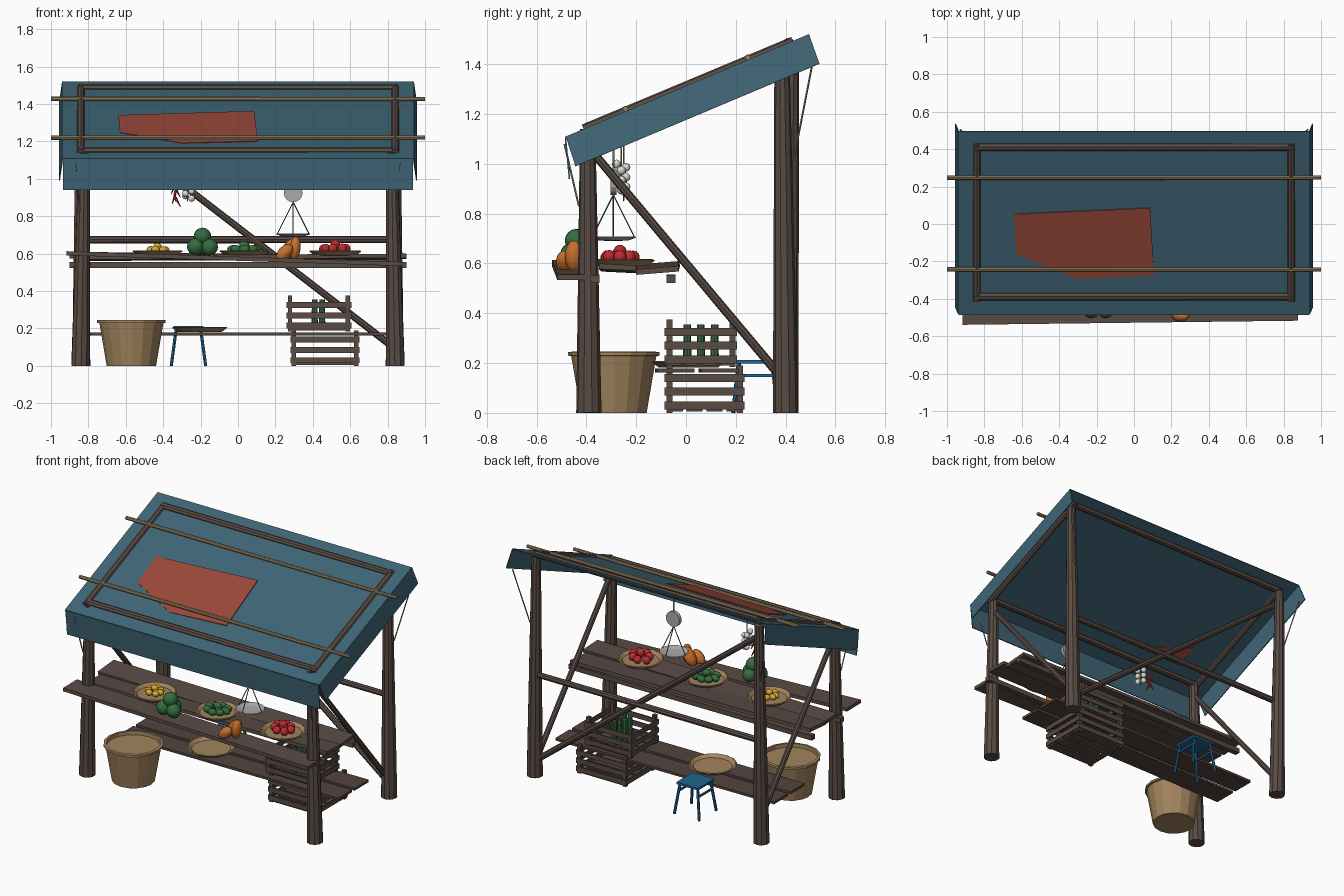
import bpy, bmesh, math, random
from mathutils import Vector, Matrix

if "Cube" in bpy.data.objects:
    bpy.data.objects.remove(bpy.data.objects["Cube"])
random.seed(4)

COL = dict(wood=(.10, .07, .058), dark=(.085, .058, .047), cane=(.32, .23, .12), tarp=(.05, .13, .18),
           patch=(.32, .065, .04), straw=(.36, .23, .11), green=(.035, .15, .05), orange=(.58, .16, .025),
           red=(.5, .025, .03), yellow=(.7, .4, .03), blue=(.015, .13, .28), metal=(.4, .4, .4),
           white=(.7, .7, .66), rope=(.3, .28, .25))
MATS = {}
for k, c in COL.items():
    MATS[k] = bpy.data.materials.new(k)
    MATS[k].diffuse_color = (*c, 1)


def finish(name, bm, mat, smooth=False):
    bmesh.ops.recalc_face_normals(bm, faces=bm.faces)
    me = bpy.data.meshes.new(name)
    bm.to_mesh(me)
    bm.free()
    me.materials.append(MATS[mat])
    if smooth:
        for p in me.polygons:
            p.use_smooth = True
    ob = bpy.data.objects.new(name, me)
    bpy.context.collection.objects.link(ob)
    return ob


def pole(name, a, b, r1, r2, mat, n=10):
    a, b = Vector(a), Vector(b)
    d = b - a
    M = Matrix.Translation((a + b) / 2) @ d.to_track_quat('Z', 'Y').to_matrix().to_4x4()
    bm = bmesh.new()
    bmesh.ops.create_cone(bm, cap_ends=True, segments=n, radius1=r1, radius2=r2, depth=d.length, matrix=M)
    return finish(name, bm, mat)


def add_box(bm, c, s, rot=Matrix()):
    bmesh.ops.create_cube(bm, size=1, matrix=Matrix.Translation(c) @ rot @ Matrix.Diagonal((*s, 1)))


def plank(name, a, b, width, thick, mat='wood', roll=0):
    a, b = Vector(a), Vector(b)
    d = b - a
    rot = d.to_track_quat('X', 'Z').to_matrix().to_4x4() @ Matrix.Rotation(roll, 4, 'X')
    bm = bmesh.new()
    add_box(bm, (a + b) / 2, (d.length, width, thick), rot)
    return finish(name, bm, mat)


def balls(name, items, mat, u=10, v=7):
    # items: (centre, radii, tilt about y)
    bm = bmesh.new()
    for c, s, t in items:
        M = Matrix.Translation(c) @ Matrix.Rotation(t, 4, 'Y') @ Matrix.Diagonal((*s, 1))
        bmesh.ops.create_uvsphere(bm, u_segments=u, v_segments=v, radius=1, matrix=M)
    return finish(name, bm, mat, True)


def lathe(name, loc, prof, mat, n=14):
    bm = bmesh.new()
    vs = [bm.verts.new((r, 0, z)) for r, z in prof]
    es = [bm.edges.new(p) for p in zip(vs, vs[1:])]
    bmesh.ops.spin(bm, geom=vs + es, cent=(0, 0, 0), axis=(0, 0, 1), angle=2 * math.pi, steps=n)
    bmesh.ops.remove_doubles(bm, verts=bm.verts, dist=1e-5)
    bmesh.ops.translate(bm, verts=bm.verts, vec=loc)
    return finish(name, bm, mat)


def sheet(name, pts, mat, thick=.006):
    bm = bmesh.new()
    bm.faces.new([bm.verts.new(p) for p in pts])
    ob = finish(name, bm, mat)
    m = ob.modifiers.new('thickness', 'SOLIDIFY')
    m.thickness, m.offset = thick, 0
    return ob


def roof(x, y, lift=0):
    return (x, y, 1.31 + .421 * y + lift)


# posts, side braces and tie ropes, both sides
for s, side in ((-1, 'left'), (1, 'right')):
    pole(side + '_front_post', (s * .842, -.39, 0), (s * .822, -.395, 1.14), .051, .031, 'wood')
    pole(side + '_back_post', (s * .838, .4, 0), (s * .838, .405 + .02 * s * -1, 1.46), .051, .03, 'wood')
    pole(side + '_brace', (s * .82, .385, .14), (s * .82, -.385, 1.06), .018, .017, 'wood', 8)
    pole(side + '_front_rope', (s * .87, -.488, 1.08), (s * .845, -.43, .83), .004, .004, 'rope', 5)
    pole(side + '_back_rope', (s * .93, .505, 1.39), (s * .85, .435, 1.03), .004, .004, 'rope', 5)
    pole(side + '_roof_rail', roof(s * .84, -.41), roof(s * .84, .43), .022, .02, 'wood', 8)
    # side flap of the cloth
    sheet(side + '_roof_flap', [roof(s * .938, -.482), roof(s * .938, .495),
                                (s * .955, .536, 1.402), (s * .955, -.444, .99)], 'tarp')

# roof frame
pole('front_roof_rail', roof(-.85, -.387), roof(.85, -.387), .023, .021, 'wood', 8)
pole('back_roof_rail', roof(-.85, .412), roof(.85, .412), .023, .021, 'wood', 8)
pole('back_mid_rail', (-.84, .4, .675), (.84, .4, .675), .02, .019, 'wood', 8)
pole('back_brace', (.83, .395, .10), (-.83, .395, 1.38), .019, .018, 'wood', 8)

# cloth roof, front valance, patch and cane poles
sheet('roof_cloth', [roof(-.94, -.484), roof(.94, -.484), roof(.94, .495), roof(-.94, .495)], 'tarp')
sheet('front_valance', [roof(-.935, -.484), roof(.935, -.484), (.935, -.468, .94), (-.935, -.468, .94)], 'tarp')
sheet('roof_patch', [roof(-.64, .053, .006), roof(.086, .086, .014), roof(.107, -.273, .006),
                     roof(-.30, -.294, .003), roof(-.63, -.16, .003)], 'patch')
sheet('roof_patch_corner', [roof(-.30, -.294, -.004), roof(-.62, -.30, -.012), roof(-.63, -.16, -.004)], 'patch')
for y in (-.243, .248):
    pole('cane_pole', roof(-1, y, .013), roof(1, y, .013), .012, .011, 'cane', 8)

# counter planks and bearers
plank('front_counter_plank', (-.917, -.464, .602), (.875, -.442, .545), .15, .022)
plank('middle_counter_plank', (-.88, -.265, .575), (.9, -.275, .585), .15, .022, roll=-.05)
plank('back_counter_plank', (-.9, -.11, .592), (.88, -.115, .572), .17, .022, roll=.08)
for y in (-.365, -.06):
    plank('counter_bearer', (-.9, y, .54), (.9, y, .538), .035, .032)

# lower shelf
for y in (-.05, .125):
    plank('lower_shelf_plank', (-.79, y, .17), (.82, y + .01, .17), .15, .016, 'dark')


def tray(name, x, y, z, r):
    lathe(name, (x, y, z), [(0, 0), (r * .8, 0), (r, .022), (r * .95, .026), (r * .8, .008), (0, .008)], 'straw', 16)


def heap(name, x, y, z, r, n, mat, stretch=1):
    items = [((x, y, z + r * 1.9), (r * stretch, r, r), .3)]
    for i in range(n):
        a = 2 * math.pi * i / n
        d = r * 1.15 / math.sin(math.pi / n) * random.uniform(.75, 1)
        items.append(((x + d * math.cos(a), y + d * .9 * math.sin(a), z + r * random.uniform(.9, 1.1)),
                      (r * stretch, r, r), random.uniform(-.3, .3)))
    items.append(((x + r * .7, y - r * .5, z + r), (r, r, r), 0))
    balls(name, items, mat)


# trays of produce
tray('left_tray', -.43, -.265, .592, .135)
heap('yellow_fruit', -.43, -.265, .602, .019, 7, 'yellow', 1.25)
tray('middle_tray', .035, -.265, .592, .135)
heap('green_fruit', .035, -.265, .602, .022, 8, 'green', 1.4)
tray('right_tray', .52, -.265, .590, .14)
heap('red_fruit', .52, -.265, .60, .026, 7, 'red')
tray('shelf_tray', -.205, .01, .182, .148)
balls('melons', [((-.228, -.46, .637), (.045,) * 3, 0), ((-.152, -.46, .635), (.045,) * 3, 0),
                 ((-.19, -.40, .636), (.043,) * 3, 0), ((-.19, -.44, .692), (.047,) * 3, 0)], 'green', 12, 8)
balls('orange_fruit', [((.25, -.49, .605), (.035, .033, .055), .75), ((.275, -.43, .625), (.036, .04, .066), .6),
                       ((.305, -.45, .63), (.03, .036, .062), .1)], 'orange', 12, 8)

# big basket, filled near the rim
lathe('basket', (-.57, -.29, 0), [(0, 0), (.132, 0), (.171, .228), (.183, .23), (.183, .244), (.165, .246),
                                  (.163, .222), (0, .222)], 'straw', 16)


def crate(name, x0, x1, y0, y1, z0, h):
    bm = bmesh.new()
    cx, cy, w, d = (x0 + x1) / 2, (y0 + y1) / 2, x1 - x0, y1 - y0
    for x in (x0 + .018, x1 - .018):
        for y in (y0 + .018, y1 - .018):
            add_box(bm, (x, y, z0 + h / 2), (.024, .024, h))
    for i in range(3):
        z = z0 + .03 + i * .055
        for s in (-1, 1):
            add_box(bm, (cx, cy + s * (d / 2 - .004), z), (w, .009, .032))
            add_box(bm, (cx + s * (w / 2 - .004), cy, z), (.009, d, .032))
    for i in range(4):
        add_box(bm, (cx, y0 + d * (i + .5) / 4, z0 + .01), (w - .02, d / 5, .01))
    finish(name, bm, 'wood')


# stacked crates with bottles
crate('lower_crate', .28, .65, -.085, .235, 0, .19)
crate('upper_crate', .26, .605, -.085, .205, .185, .19)
for i in range(3):
    for x in (.41, .45):
        pole('green_bottle', (x, .005 + .055 * i, .2), (x, .005 + .055 * i, .355), .017, .015, 'green', 8)

# stool
bm = bmesh.new()
add_box(bm, (-.265, .28, .205), (.16, .17, .014))
finish('stool_seat', bm, 'blue')
for sx in (-1, 1):
    for sy in (-1, 1):
        pole('stool_leg', (-.265 + sx * .092, .28 + sy * .09, 0), (-.265 + sx * .065, .28 + sy * .068, .2),
             .009, .009, 'blue', 6)
    plank('stool_rung', (-.265 + sx * .075, .21, .15), (-.265 + sx * .075, .35, .15), .01, .012, 'blue')

# hanging scale
X, Y = .295, -.292
pole('scale_hook', (X, Y, .87), roof(X, Y), .004, .004, 'metal', 6)
pole('scale_dial', (X, Y - .012, .925), (X, Y + .012, .925), .05, .05, 'metal', 16)
lathe('scale_pan', (X, Y, .69), [(0, 0), (.06, .002), (.092, .014), (.088, .018), (.055, .007), (0, .005)], 'metal', 16)
for a in (0, 90, 180, 270):
    t = math.radians(a)
    pole('scale_wire', (X + .086 * math.cos(t), Y + .086 * math.sin(t), .703), (X, Y, .875), .0028, .0028, 'dark', 5)

# hanging garlic and chillies
pole('garlic_string', (-.27, -.26, .88), roof(-.27, -.26), .003, .003, 'rope', 5)
balls('garlic', [((-.27 + .022 * math.cos(i * 2.1), -.26 + .022 * math.sin(i * 2.1), .895 + i * .013),
                  (.018,) * 3, 0) for i in range(9)], 'white', 8, 6)
pole('chilli_string', (-.335, -.25, .88), roof(-.335, -.25), .003, .003, 'rope', 5)
for i in range(6):
    t, z = i * 2.2, .90 + i * .017
    pole('chilli', (-.335, -.25, z), (-.335 + .028 * math.cos(t), -.25 + .02 * math.sin(t), z - .05),
         .008, .002, 'red', 6)

for m in bpy.data.materials:
    if m.users and not m.is_grease_pencil:
        m.use_nodes = True
        m.node_tree.nodes["Principled BSDF"].inputs["Base Color"].default_value = m.diffuse_color
